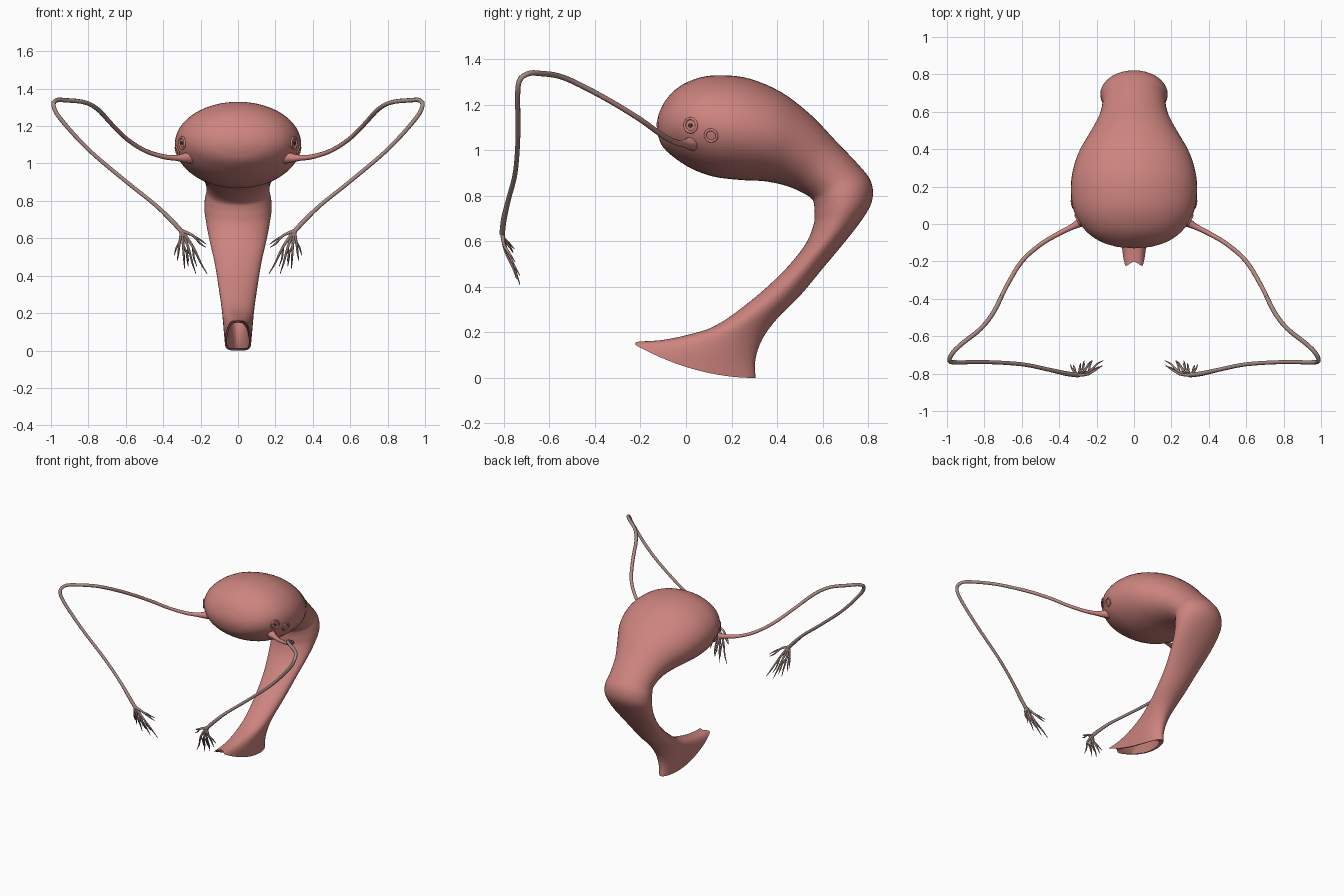
import bpy, bmesh, math
from mathutils import Vector
from mathutils.bvhtree import BVHTree

old = bpy.data.objects.get("Cube")
if old:
    bpy.data.objects.remove(old)


def material(name, rgb):
    m = bpy.data.materials.new(name)
    m.use_nodes = True
    m.diffuse_color = (*rgb, 1)
    m.node_tree.nodes["Principled BSDF"].inputs["Base Color"].default_value = (*rgb, 1)
    return m


pink = material("muscle pink", (0.61, 0.23, 0.21))
dusty = material("dusty rose", (0.48, 0.25, 0.22))
taupe = material("taupe", (0.38, 0.26, 0.23))
dark = material("dark brown", (0.10, 0.05, 0.045))


def smooth_path(points, steps):
    """Catmull-Rom resampling of tuples of any length."""
    pts = [Vector(p) for p in points]
    pts = [pts[0] * 2 - pts[1]] + pts + [pts[-1] * 2 - pts[-2]]
    out = []
    for a, b, c, d in zip(pts, pts[1:], pts[2:], pts[3:]):
        for i in range(steps):
            t = i / steps
            out.append(0.5 * (2 * b + (c - a) * t + (2 * a - 5 * b + 4 * c - d) * t**2
                              + (3 * b - a - 3 * c + d) * t**3))
    return out + [pts[-2]]


def shade(obj, angle=50):
    bpy.ops.object.select_all(action="DESELECT")
    obj.select_set(True)
    bpy.context.view_layer.objects.active = obj
    bpy.ops.object.shade_smooth_by_angle(angle=math.radians(angle))


# Body: sections given as outer y, z, inner y, z and half width
sections = [
    (-0.120, 1.16, -0.125, 1.07, 0.09), (-0.09, 1.22, -0.105, 1.02, 0.17),
    (-0.03, 1.28, -0.06, 0.975, 0.25), (0.06, 1.32, 0.02, 0.922, 0.31),
    (0.16, 1.33, 0.12, 0.885, 0.336), (0.28, 1.315, 0.24, 0.87, 0.332),
    (0.42, 1.255, 0.34, 0.865, 0.297), (0.55, 1.155, 0.42, 0.85, 0.235),
    (0.66, 1.04, 0.49, 0.825, 0.185), (0.76, 0.935, 0.55, 0.79, 0.168),
    (0.812, 0.865, 0.563, 0.76, 0.177), (0.82, 0.79, 0.565, 0.72, 0.18),
    (0.79, 0.72, 0.56, 0.67, 0.172), (0.72, 0.625, 0.52, 0.58, 0.155),
    (0.60, 0.48, 0.42, 0.46, 0.125), (0.50, 0.36, 0.28, 0.335, 0.105),
    (0.40, 0.26, 0.13, 0.23, 0.09), (0.335, 0.17, 0.0, 0.19, 0.082),
    (0.305, 0.08, -0.13, 0.167, 0.076), (0.305, 0.0, -0.25, 0.16, 0.07)]
SIDES = 48


def ring(section, end, scale=1.0):
    """One loop; end goes from 0 (plain ellipse) to 1 (boxy, sagging rim)."""
    outer, inner = Vector((0, *section[0:2])), Vector((0, *section[2:4]))
    mid, half = (outer + inner) / 2, (outer - inner) / 2
    verts = []
    for i in range(SIDES):
        a = math.tau * i / SIDES
        c, s = math.cos(a), math.sin(a)
        if c < 0:
            s = math.copysign(abs(s) ** (1 - 0.5 * end), s)
        p = mid + half * c * scale
        p.x = section[4] * s * scale
        p.z -= 0.04 * end * (1 - c * c)
        # notch between the two front prongs
        if c < -0.9:
            p.y += 0.05 * end * max(0, 1 - (p.x / 0.045) ** 2)
        verts.append(p)
    return verts


path = smooth_path(sections, 4)
n = len(path)
loops = [ring(s, max(0, (i - (n - 13)) / 12) ** 1.5) for i, s in enumerate(path)]
# the hollow end turns back inward from the rim
loops += [ring(path[n - 1], 1, 0.86), ring(path[n - 4], 0.6, 0.72),
          ring(path[n - 9], 0.3, 0.6), ring(path[n - 15], 0, 0.4)]
bm = bmesh.new()
rows = [[bm.verts.new(p) for p in loop] for loop in loops]
for r0, r1 in zip(rows, rows[1:]):
    for i in range(SIDES):
        j = (i + 1) % SIDES
        bm.faces.new((r0[i], r0[j], r1[j], r1[i]))
for row, tip in ((rows[0], (0, -0.13, 1.115)), (rows[-1], None)):
    if tip:
        pole = bm.verts.new(tip)
        for i in range(SIDES):
            bm.faces.new((row[(i + 1) % SIDES], row[i], pole))
    else:
        bm.faces.new(row)
bmesh.ops.recalc_face_normals(bm, faces=bm.faces)
bm.normal_update()
surface = BVHTree.FromBMesh(bm)
mesh = bpy.data.meshes.new("body")
bm.to_mesh(mesh)
bm.free()
mesh.materials.append(pink)
body = bpy.data.objects.new("body", mesh)
bpy.context.collection.objects.link(body)
shade(body)


def tubes(name, strands):
    """Strands are (points with radius, material index) joined in one object."""
    cu = bpy.data.curves.new(name, "CURVE")
    cu.dimensions = "3D"
    cu.bevel_depth = 1
    cu.bevel_resolution = 2
    cu.use_fill_caps = True
    for m in (pink, dusty, taupe):
        cu.materials.append(m)
    for pts, index in strands:
        sp = cu.splines.new("POLY")
        sp.points.add(len(pts) - 1)
        sp.material_index = index
        for sp_pt, p in zip(sp.points, pts):
            sp_pt.co = (*p[:3], 1)
            sp_pt.radius = p[3]
    obj = bpy.data.objects.new(name, cu)
    bpy.context.collection.objects.link(obj)
    bpy.ops.object.select_all(action="DESELECT")
    obj.select_set(True)
    bpy.context.view_layer.objects.active = obj
    bpy.ops.object.convert(target="MESH")
    shade(bpy.context.view_layer.objects.active, 60)


arm = [(0.24, 0.04, 1.035, 0.04), (0.285, 0.01, 1.03, 0.026), (0.33, -0.015, 1.03, 0.016),
       (0.40, -0.05, 1.037, 0.013), (0.50, -0.11, 1.07, 0.012), (0.60, -0.20, 1.135, 0.012),
       (0.68, -0.33, 1.215, 0.012), (0.75, -0.47, 1.29, 0.012), (0.82, -0.56, 1.327, 0.012),
       (0.92, -0.64, 1.338, 0.012), (0.97, -0.69, 1.338, 0.012), (0.986, -0.73, 1.31, 0.012),
       (0.95, -0.74, 1.24, 0.012), (0.80, -0.738, 1.075, 0.011), (0.60, -0.75, 0.905, 0.011),
       (0.45, -0.78, 0.785, 0.011), (0.36, -0.80, 0.70, 0.013), (0.30, -0.808, 0.635, 0.013)]
# finger tips and the outward lean of each side twig
fingers = [((0.325, -0.755, 0.48), 0.02), ((0.285, -0.745, 0.435), -0.025),
           ((0.225, -0.73, 0.41), 0.03), ((0.165, -0.73, 0.41), 0.035),
           ((0.17, -0.76, 0.55), -0.02)]


def flip(pts, side):
    return [(p[0] * side, p[1], p[2], p[3]) for p in pts]


for side, label in ((1, "left"), (-1, "right")):
    # Long arm, fading from pink to taupe
    pts = flip(smooth_path(arm, 5), side)
    tubes(label + "_arm", [(pts[:18], 0), (pts[17:33], 1), (pts[32:], 2)])

    # Branching fingers
    strands = []
    palm = Vector((0.30, -0.808, 0.64))
    for tip, lean in fingers:
        tip = Vector(tip)
        knuckle = palm.lerp(tip, 0.45) + Vector((0, -0.015, 0.015))
        main = [(*palm, 0.010), (*knuckle, 0.007), (*palm.lerp(tip, 0.75), 0.005), (*tip, 0.0015)]
        twig_end = palm.lerp(tip, 0.85) + Vector((lean, 0.012, 0.005))
        twig = [(*knuckle, 0.006), (*(knuckle.lerp(twig_end, 0.5) + Vector((lean * 0.2, 0, 0))), 0.005),
                (*twig_end, 0.0015)]
        strands += [(flip(smooth_path(s, 4), side), 2) for s in (main, twig)]
    tubes(label + "_fingers", strands)

    # Round studs on the flank, laid on the body surface
    for part, y, z, radius in (("front_ring", 0.02, 1.11, 0.03), ("rear_ring", 0.11, 1.065, 0.026)):
        hit, normal, _, _ = surface.ray_cast(Vector((side, y, z)), Vector((-side, 0, 0)))
        turn = normal.to_track_quat("Z", "Y").to_euler()
        bpy.ops.mesh.primitive_torus_add(location=hit, rotation=turn, major_radius=radius,
                                         minor_radius=0.006, major_segments=32, minor_segments=8)
        stud = bpy.context.object
        stud.name = f"{label}_{part}"
        stud.data.materials.append(pink)
        shade(stud)
        if part == "front_ring":
            bpy.ops.mesh.primitive_cylinder_add(vertices=20, radius=0.009, depth=0.008,
                                                location=hit + normal * 0.003, rotation=turn)
            dot = bpy.context.object
            dot.name = label + "_dot"
            dot.data.materials.append(dark)
